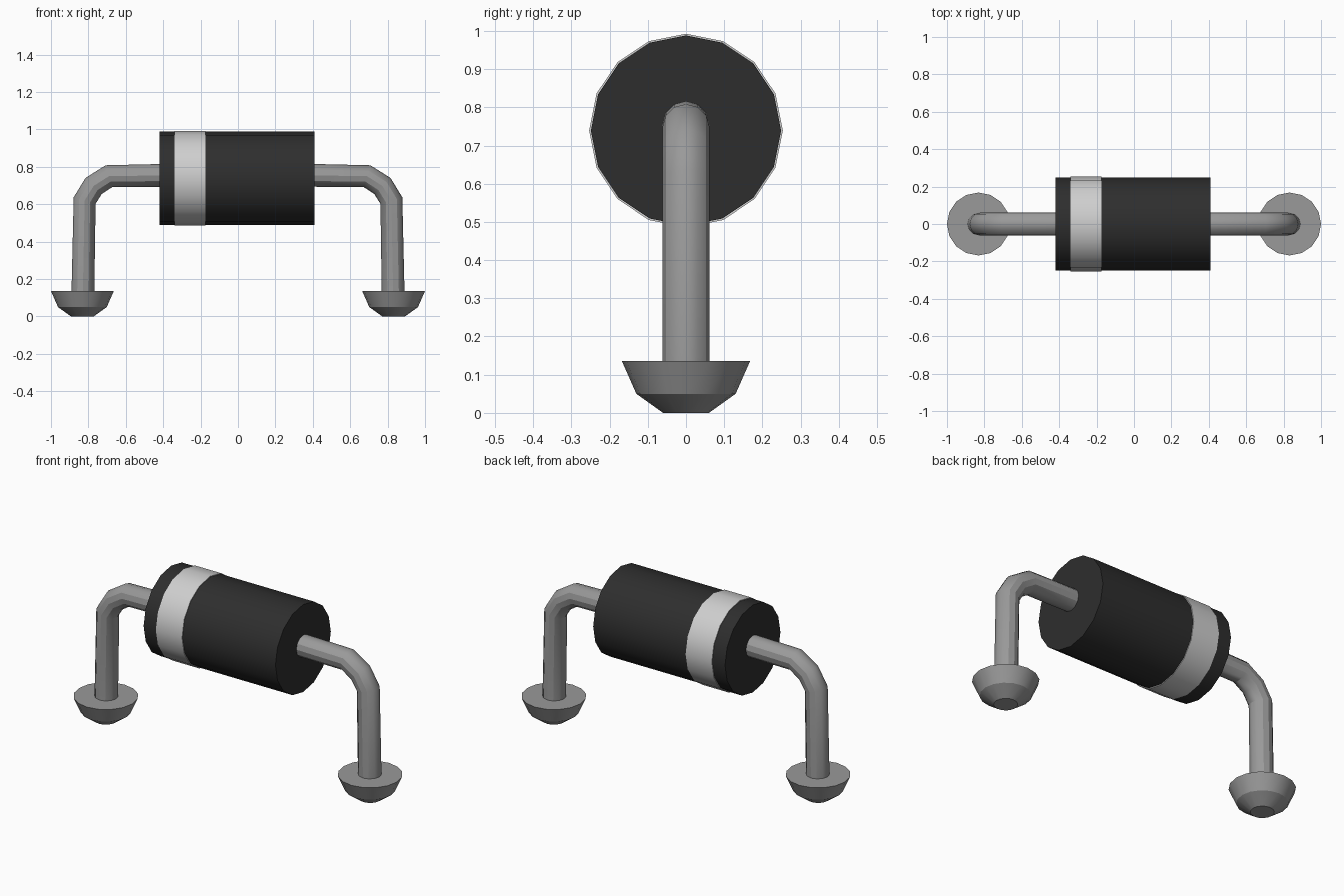
import bpy, bmesh, math
from mathutils import Matrix

cube = bpy.data.objects.get("Cube")
if cube:
    bpy.data.objects.remove(cube, do_unlink=True)


def material(name, value):
    mat = bpy.data.materials.new(name)
    mat.use_nodes = True
    colour = (value, value, value, 1)
    mat.diffuse_color = colour
    node = next(n for n in mat.node_tree.nodes if n.type == 'BSDF_PRINCIPLED')
    node.inputs["Base Color"].default_value = colour
    return mat


black = material("black casing", 0.027)
silver = material("light grey band", 0.62)
metal = material("grey metal", 0.32)


def smooth(obj):
    bpy.ops.object.select_all(action='DESELECT')
    obj.select_set(True)
    bpy.context.view_layer.objects.active = obj
    bpy.ops.object.shade_smooth_by_angle(angle=math.radians(30))


def lathe(name, rings, mat, matrix, sides=16):
    """Capped solid of stacked (radius, height) rings about local z."""
    bm = bmesh.new()
    loops = []
    for r, h in rings:
        loops.append([bm.verts.new((r * math.cos(a), r * math.sin(a), h))
                      for a in (2 * math.pi * i / sides for i in range(sides))])
    for lo, hi in zip(loops, loops[1:]):
        for i in range(sides):
            j = (i + 1) % sides
            bm.faces.new((lo[i], lo[j], hi[j], hi[i]))
    bm.faces.new(loops[0][::-1])
    bm.faces.new(loops[-1])
    bm.transform(matrix)
    mesh = bpy.data.meshes.new(name)
    bm.to_mesh(mesh)
    bm.free()
    mesh.materials.append(mat)
    obj = bpy.data.objects.new(name, mesh)
    bpy.context.collection.objects.link(obj)
    smooth(obj)
    return obj


def lead(name, side):
    """Round wire leaving the casing and bending down into its foot."""
    path = [(0.38, 0.755), (0.69, 0.75), (0.772, 0.698), (0.82, 0.62), (0.83, 0.10)]
    curve = bpy.data.curves.new(name, 'CURVE')
    curve.dimensions = '3D'
    curve.bevel_depth = 0.061
    curve.bevel_resolution = 4
    curve.use_fill_caps = True
    spline = curve.splines.new('POLY')
    spline.points.add(len(path) - 1)
    for point, (x, z) in zip(spline.points, path):
        point.co = (side * x, 0, z, 1)
    curve.materials.append(metal)
    obj = bpy.data.objects.new(name, curve)
    bpy.context.collection.objects.link(obj)
    bpy.ops.object.select_all(action='DESELECT')
    obj.select_set(True)
    bpy.context.view_layer.objects.active = obj
    bpy.ops.object.convert(target='MESH')
    smooth(bpy.context.view_layer.objects.active)


# Casing and its raised end band, lying along x
along_x = Matrix.Translation((0, 0, 0.739)) @ Matrix.Rotation(math.pi / 2, 4, 'Y')
lathe("casing", [(0.249, -0.42), (0.249, 0.41)], black, along_x)
lathe("end_band", [(0.2535, -0.34), (0.2535, -0.175)], silver, along_x)

# Bent leads and tapered feet on both ends
for label, side in (("left", 1), ("right", -1)):
    lead(label + "_lead", side)
    lathe(label + "_foot", [(0.06, 0), (0.13, 0.05), (0.168, 0.136)], metal,
          Matrix.Translation((side * 0.832, 0, 0)))
